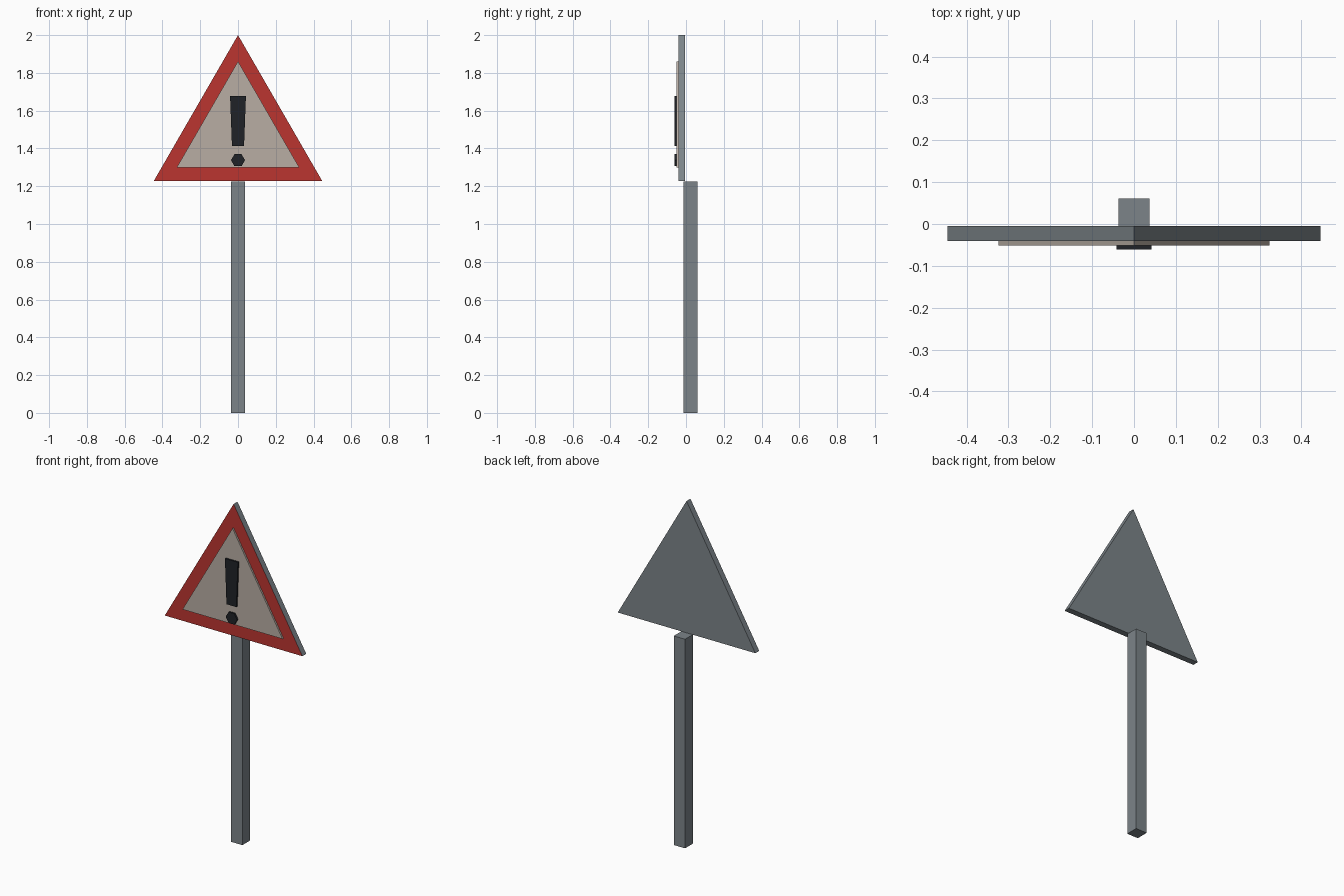
import bpy, bmesh
from math import cos, sin, pi, sqrt

if "Cube" in bpy.data.objects:
    bpy.data.objects.remove(bpy.data.objects["Cube"])

def material(name, color):
    m = bpy.data.materials.new(name)
    m.diffuse_color = (*color, 1)
    m.use_nodes = True
    m.node_tree.nodes["Principled BSDF"].inputs["Base Color"].default_value = m.diffuse_color
    return m

grey = material("grey", (0.20, 0.23, 0.25))
red = material("red", (0.50, 0.035, 0.03))
beige = material("beige", (0.48, 0.42, 0.37))
black = material("black", (0.014, 0.016, 0.02))

def prism(name, profile, y_front, y_back, mat, front_mat=None):
    """Extrude an (x, z) profile along y; the front face may have its own material."""
    bm = bmesh.new()
    face = bm.faces.new([bm.verts.new((x, y_front, z)) for x, z in profile])
    ext = bmesh.ops.extrude_face_region(bm, geom=[face], use_keep_orig=True)
    for v in ext["geom"]:
        if isinstance(v, bmesh.types.BMVert):
            v.co.y = y_back
    bmesh.ops.recalc_face_normals(bm, faces=bm.faces)
    if front_mat:
        for f in bm.faces:
            if all(abs(v.co.y - y_front) < 1e-5 for v in f.verts):
                f.material_index = 1
    me = bpy.data.meshes.new(name)
    bm.to_mesh(me)
    bm.free()
    me.materials.append(mat)
    if front_mat:
        me.materials.append(front_mat)
    ob = bpy.data.objects.new(name, me)
    bpy.context.collection.objects.link(ob)
    return ob

def triangle(side, zc):
    r = side / sqrt(3)
    return [(-side / 2, zc - r / 2), (side / 2, zc - r / 2), (0, zc + r)]

# Square post
post = 0.0365
prism("post", [(-post, 0), (post, 0), (post, 1.225), (-post, 1.225)], -0.012, 0.061, grey)

# Triangular plate with red front, and raised inner panel
prism("sign_plate", triangle(0.892, 1.485), -0.041, -0.005, grey, red)
prism("inner_panel", triangle(0.648, 1.487), -0.051, -0.041, beige)

# Warning mark: tapered bar and hexagonal dot
prism("mark_bar", [(-0.032, 1.412), (0.032, 1.412), (0.042, 1.677), (-0.042, 1.677)],
      -0.061, -0.051, black)
prism("mark_dot", [(0.037 * cos(i * pi / 3), 1.338 + 0.037 * sin(i * pi / 3)) for i in range(6)],
      -0.061, -0.051, black)
